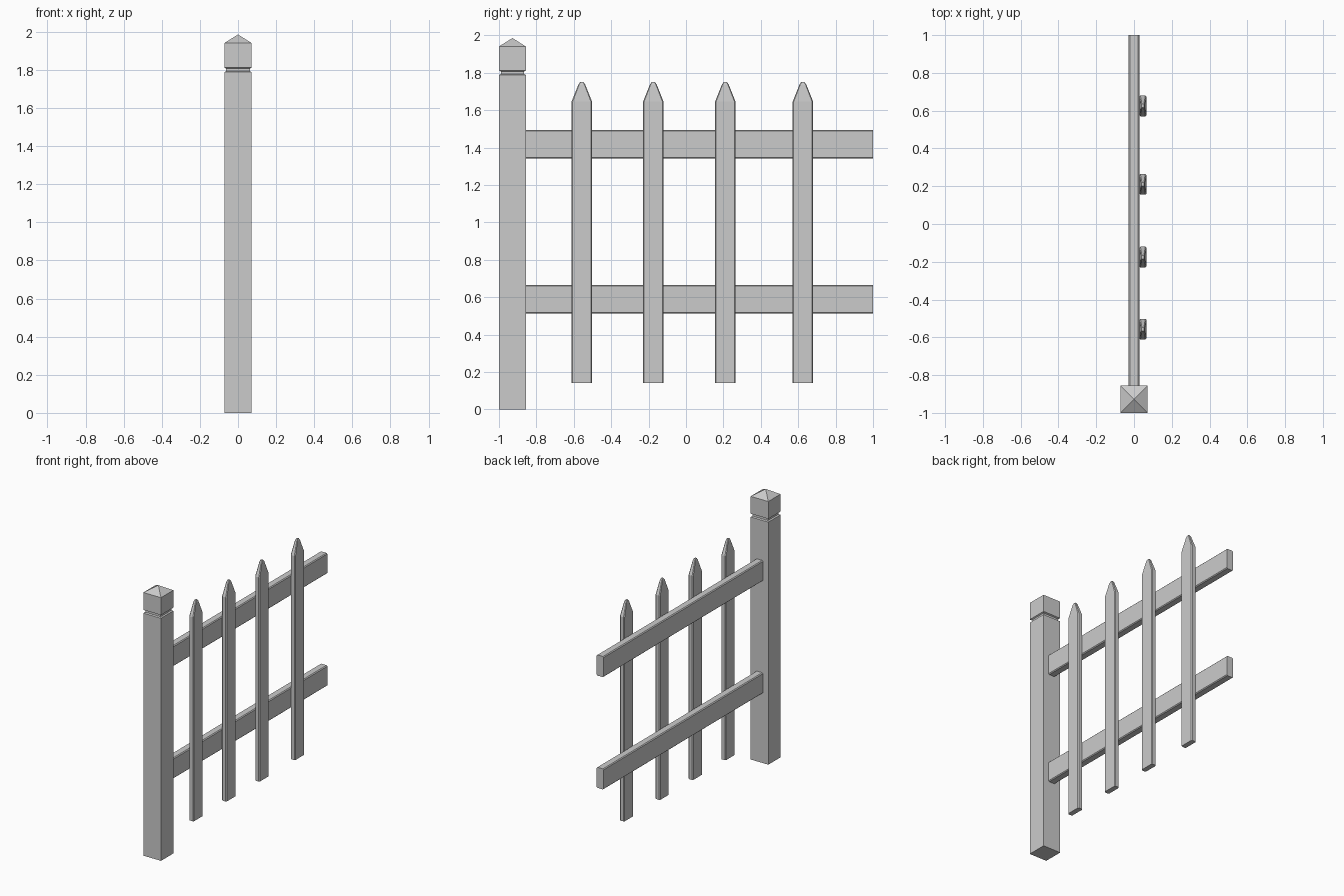
import bpy, bmesh

if "Cube" in bpy.data.objects:
    bpy.data.objects.remove(bpy.data.objects["Cube"])


def loft(name, rings, centre, chamfer=0.0, along_y=False):
    """Stack chamfered rectangles (half width, half depth, distance) into a solid."""
    bm = bmesh.new()
    loops = []
    for a, b, t in rings:
        c = min(chamfer, a * 0.4, b * 0.4)
        if c > 0:
            pts = [(a - c, -b), (a, -b + c), (a, b - c), (a - c, b),
                   (-a + c, b), (-a, b - c), (-a, -b + c), (-a + c, -b)]
        else:
            pts = [(a, -b), (a, b), (-a, b), (-a, -b)]
        loops.append([bm.verts.new((u, t, v) if along_y else (u, v, t))
                      for u, v in pts])
    n = len(loops[0])
    for low, high in zip(loops, loops[1:]):
        for i in range(n):
            j = (i + 1) % n
            bm.faces.new((low[i], low[j], high[j], high[i]))
    bm.faces.new(loops[0][::-1])
    bm.faces.new(loops[-1])
    bmesh.ops.remove_doubles(bm, verts=bm.verts, dist=1e-5)
    bmesh.ops.recalc_face_normals(bm, faces=bm.faces)
    mesh = bpy.data.meshes.new(name)
    bm.to_mesh(mesh)
    bm.free()
    obj = bpy.data.objects.new(name, mesh)
    obj.location = centre
    bpy.context.collection.objects.link(obj)
    return obj


# Square post with a grooved neck and pyramid cap
W = 0.072
post_profile = [(W, 0), (W, 1.788), (0.062, 1.793), (0.062, 1.807),
                (W, 1.812), (W, 1.94), (0.0005, 1.985)]
loft("post", [(r, r, z) for r, z in post_profile], (0, -0.928, 0))

# Two horizontal rails
for name, z in (("lower_rail", 0.589), ("upper_rail", 1.417)):
    loft(name, [(0.028, 0.076, -0.857), (0.028, 0.076, 1.0)], (0, 0, z),
         chamfer=0.006, along_y=True)

# Pointed pickets fixed to the +x side of the rails
picket_profile = [(0.019, 0.055, 0.14), (0.019, 0.055, 1.645),
                  (0.011, 0.019, 1.735), (0.007, 0.009, 1.75)]
for i, y in enumerate((-0.557, -0.175, 0.21, 0.625)):
    loft(f"picket_{i + 1}", picket_profile, (0.047, y, 0), chamfer=0.006)
